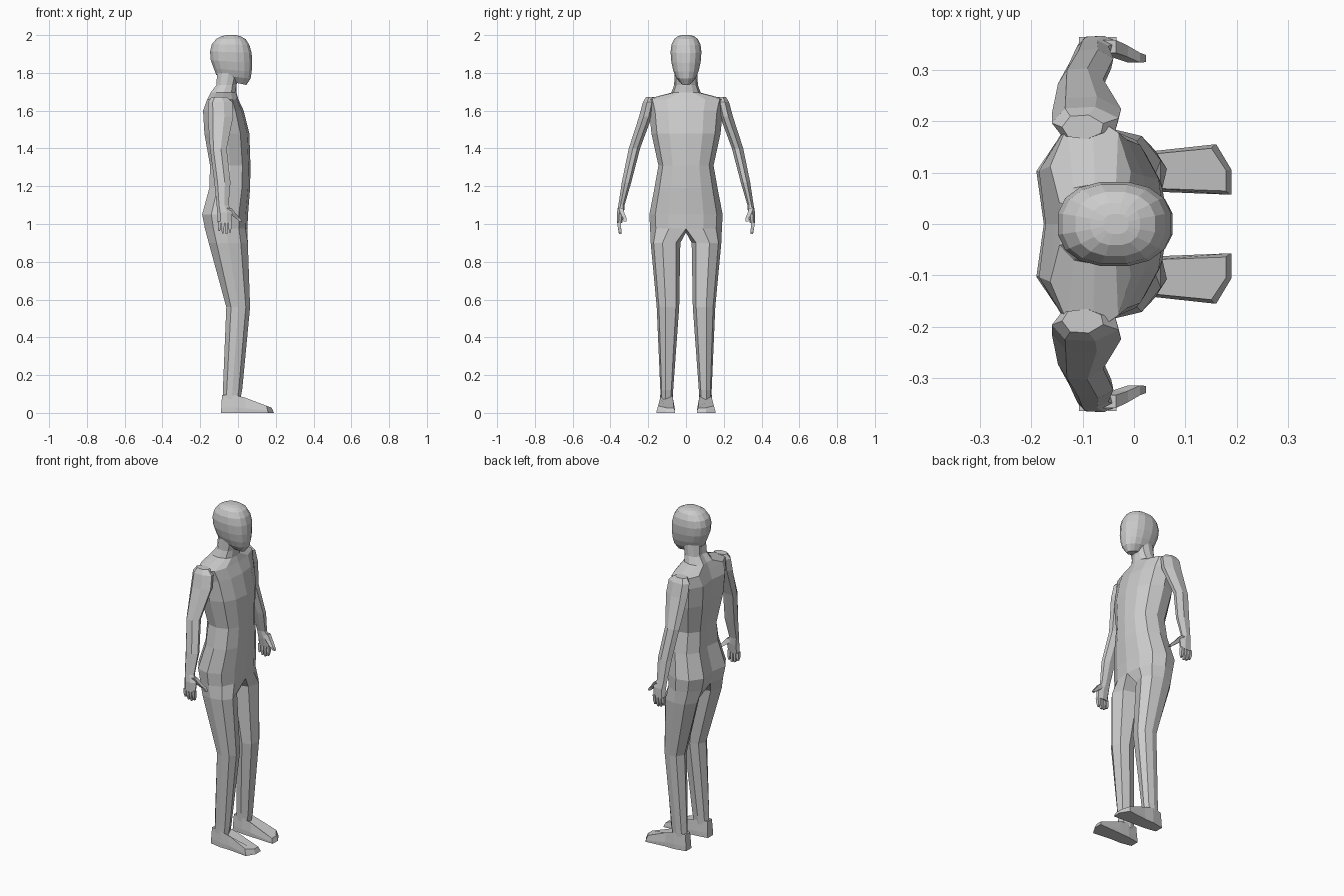
import bpy, bmesh, math

if "Cube" in bpy.data.objects:
    bpy.data.objects.remove(bpy.data.objects["Cube"])

grey = bpy.data.materials.new("light grey")
grey.diffuse_color = (0.6, 0.6, 0.6, 1)
grey.use_nodes = True
grey.node_tree.nodes["Principled BSDF"].inputs["Base Color"].default_value = grey.diffuse_color


def finish(name, bm, mirror=True):
    """Mirror across y, fix normals and make the object."""
    if mirror:
        bmesh.ops.mirror(bm, geom=bm.verts[:] + bm.edges[:] + bm.faces[:],
                         axis='Y', merge_dist=0.0005)
    bmesh.ops.recalc_face_normals(bm, faces=bm.faces)
    me = bpy.data.meshes.new(name)
    bm.to_mesh(me)
    bm.free()
    me.materials.append(grey)
    ob = bpy.data.objects.new(name, me)
    bpy.context.collection.objects.link(ob)
    return ob


def section(bm, template, x0, x1, yi, yo, z):
    """Fit a unit template into a rectangle at height z."""
    return [bm.verts.new((x0 + (x1 - x0) * t, yi + (yo - yi) * f, z)) for t, f in template]


def bridge(bm, a, b, closed=True):
    n = len(a)
    for i in range(n if closed else n - 1):
        j = (i + 1) % n
        bm.faces.new((a[i], a[j], b[j], b[i]))


def loft(bm, rings, closed=True, caps=True):
    for a, b in zip(rings, rings[1:]):
        bridge(bm, a, b, closed)
    if caps:
        bm.faces.new(rings[0])
        bm.faces.new(rings[-1])


# Torso half section (back to front) and leg section (closed)
TORSO = [(.06, 0), (0, .53), (.2, .9), (.5, 1), (.8, .84), (.95, .48), (1, 0)]
LEG = [(.14, .15), (0, .55), (.2, .92), (.5, 1), (.82, .9), (1, .6), (.9, .15), (.5, 0)]
LIMB = [(0, .5), (.15, .1), (.6, 0), (.95, .25), (1, .65), (.65, 1), (.2, .95)]

# Body: legs, torso and neck in one skin
bm = bmesh.new()
legs = [section(bm, LEG, *r) for r in [
    (-.08, .012, .07, .135, .07),
    (-.08, .022, .068, .136, .12),
    (-.062, .064, .036, .155, .56),
    (-.155, .052, .03, .187, .90)]]
torso = [section(bm, TORSO, *r) for r in [
    (-.175, .05, 0, .19, .975),
    (-.19, .053, 0, .194, 1.05),
    (-.152, .064, 0, .167, 1.19),
    (-.148, .066, 0, .146, 1.31),
    (-.178, .06, 0, .183, 1.48),
    (-.185, .03, 0, .195, 1.60),
    (-.163, .002, 0, .212, 1.66),
    (-.145, -.008, 0, .078, 1.695),
    (-.115, -.008, 0, .063, 1.735),
    (-.11, .01, 0, .06, 1.80)]]
loft(bm, legs, caps=False)
loft(bm, torso, closed=False, caps=False)
crotch = bm.verts.new((-.06, 0, .955))
bridge(bm, legs[-1], torso[0] + [crotch])
bm.faces.new(legs[0])
finish("body", bm)

# Head: rounded oval rings
bm = bmesh.new()
rings = []
for z, x0, x1, w in [(1.748, -.075, .045, .028), (1.78, -.117, .068, .055),
                     (1.815, -.13, .074, .069), (1.86, -.146, .077, .079),
                     (1.91, -.15, .074, .083), (1.95, -.14, .062, .078),
                     (1.98, -.115, .042, .063), (1.995, -.085, .012, .042),
                     (2.0, -.06, -.01, .02)]:
    ring = []
    for i in range(16):
        a = math.tau * (i + .5) / 16
        c, s = math.cos(a), math.sin(a)
        x = math.copysign(abs(c) ** .85, c)
        y = math.copysign(abs(s) ** .85, s)
        ring.append(bm.verts.new(((x0 + x1) / 2 + x * (x1 - x0) / 2, y * w,
                                  z - .012 * x * (2.0 - z) / .25)))
    rings.append(ring)
loft(bm, rings)
finish("head", bm, mirror=False)

# Arms down to the palms
bm = bmesh.new()
loft(bm, [section(bm, LIMB, *r) for r in [
    (-.14, -.06, .165, .212, 1.672),
    (-.16, -.03, .165, .228, 1.645),
    (-.16, -.025, .18, .248, 1.57),
    (-.148, -.06, .243, .303, 1.40),
    (-.125, -.04, .29, .34, 1.22),
    (-.113, -.05, .325, .358, 1.10),
    (-.11, -.03, .328, .366, 1.06),
    (-.107, -.034, .338, .366, 1.005)]])
finish("arms", bm)

# Fingers and thumb
SQUARE = [(0, 0), (1, 0), (1, 1), (0, 1)]
bm = bmesh.new()
for i, tip in enumerate((.962, .95, .947, .955)):
    x = -.107 + i * .019
    loft(bm, [section(bm, SQUARE, x, x + .016, .344, .364, 1.012),
              section(bm, SQUARE, x, x + .015, .343, .361, .98),
              section(bm, SQUARE, x + .003, x + .012, .342, .355, tip)])
finish("fingers", bm)
bm = bmesh.new()
loft(bm, [section(bm, SQUARE, *r) for r in [
    (-.07, -.035, .333, .358, 1.085),
    (-.045, -.012, .325, .347, 1.055),
    (-.012, .012, .314, .333, 1.03),
    (.008, .023, .315, .329, 1.012)]])
finish("thumbs", bm)

# Feet: sole outline raised to a sloping top
SOLE = [(-.09, .078), (-.09, .128), (-.02, .142), (.04, .142), (.16, .155),
        (.19, .105), (.19, .057), (.04, .063), (-.02, .066)]
bm = bmesh.new()
rings = []
for up in (0, .3, 1):
    ring = []
    for x, y in SOLE:
        top = .095 if x < .01 else .095 - .068 * (x - .0) / .19
        inset = 1 - .22 * max(0, up - .3)
        ring.append(bm.verts.new((x * (1 - .06 * up), .105 + (y - .105) * inset, top * up)))
    rings.append(ring)
loft(bm, rings)
finish("feet", bm)
